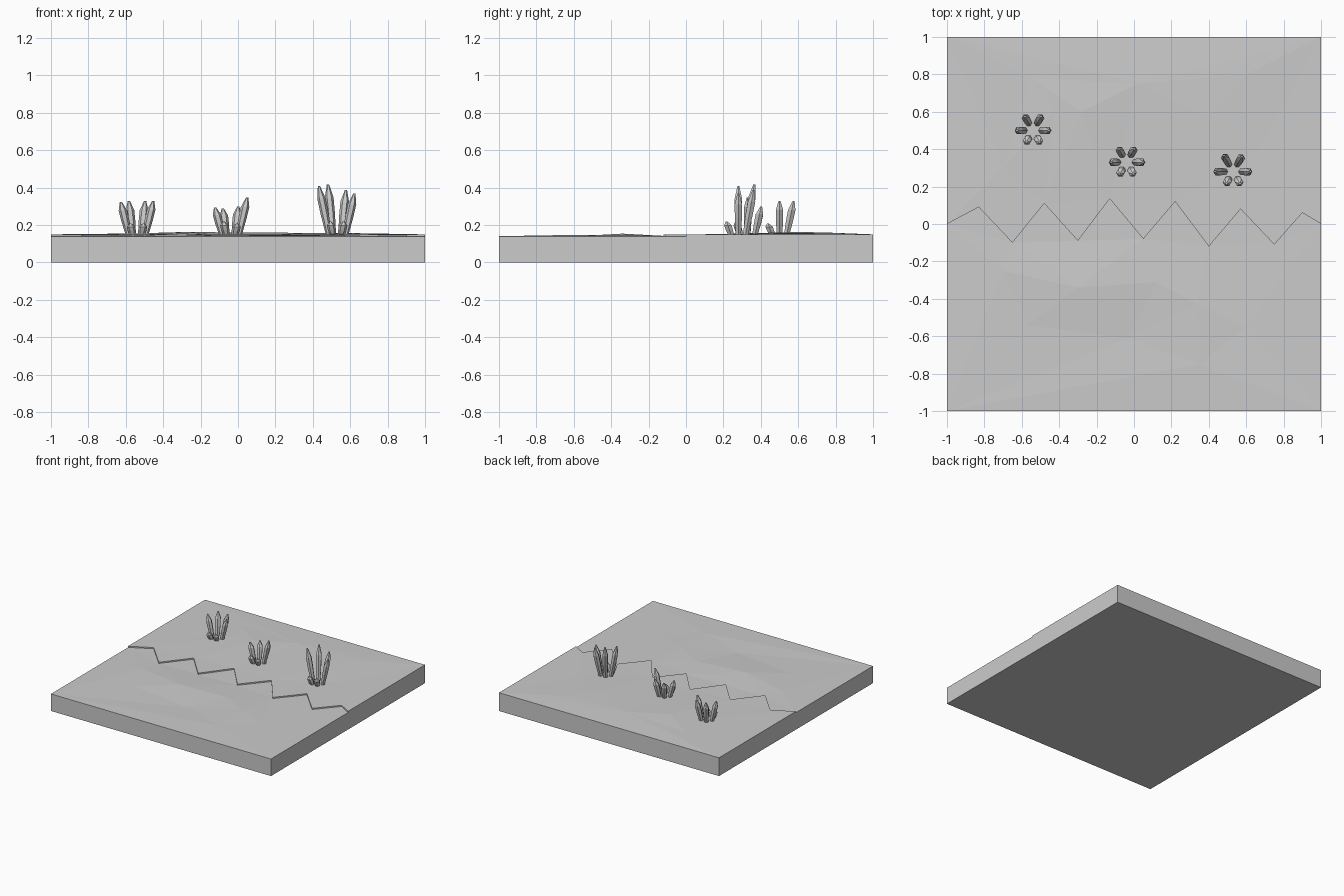
import bpy, bmesh, math
from mathutils import Vector, Matrix
from mathutils.geometry import delaunay_2d_cdt

cube = bpy.data.objects.get("Cube")
if cube:
    bpy.data.objects.remove(cube)

STONE = (0.6, 0.6, 0.6, 1)
stone = bpy.data.materials.new("grey_stone")
stone.use_nodes = True
stone.diffuse_color = STONE
stone.node_tree.nodes["Principled BSDF"].inputs["Base Color"].default_value = STONE


def make_object(name, bm):
    bmesh.ops.recalc_face_normals(bm, faces=bm.faces)
    mesh = bpy.data.meshes.new(name)
    bm.to_mesh(mesh)
    bm.free()
    mesh.materials.append(stone)
    obj = bpy.data.objects.new(name, mesh)
    bpy.context.collection.objects.link(obj)
    return obj


# Jagged crack that separates the low front ground from the high back ground
crack = [(-1, 0), (-.83, .09), (-.65, -.1), (-.48, .11), (-.3, -.09), (-.13, .135), (.05, -.08),
         (.22, .12), (.4, -.12), (.57, .08), (.75, -.11), (.9, .06), (1, 0)]
front_bumps = [(-.57, -.54, .142), (-.3, -.34, .154), (.12, -.31, .147), (-.03, -.61, .139),
               (.34, -.43, .148), (.35, -.75, .145), (.6, -.55, .141), (-.7, -.25, .145)]
back_bumps = [(-.42, .62, .158), (-.28, .6, .163), (.02, .75, .16), (.4, .58, .158),
              (.67, .4, .152), (-.7, .3, .152), (-.55, .78, .155), (.6, .8, .157)]


def ground_top(bm, side, level, bumps):
    """Triangulated uneven sheet; returns its vertices along the crack."""
    outline = crack + [(1, side), (-1, side)]
    points = [Vector(p) for p in outline] + [Vector(b[:2]) for b in bumps]
    ring = list(range(len(outline)))
    if side < 0:
        ring.reverse()
    coords, _, faces, origin, _, _ = delaunay_2d_cdt(points, [], [ring], 1, 1e-5)
    heights = [level] * len(outline) + [b[2] for b in bumps]
    verts = [bm.verts.new((c.x, c.y, heights[o[0]])) for c, o in zip(coords, origin)]
    for f in faces:
        bm.faces.new([verts[i] for i in f])
    lookup = {o[0]: v for o, v in zip(origin, verts)}
    return [lookup[i] for i in range(len(crack))]


# Ground: two sheets, the step between them, outer walls and a flat underside
bm = bmesh.new()
low = ground_top(bm, -1, .14, front_bumps)
high = ground_top(bm, 1, .15, back_bumps)
for i in range(len(crack) - 1):
    bm.faces.new((low[i], low[i + 1], high[i + 1], high[i]))
rim = [e for e in bm.edges if e.is_boundary]
walls = bmesh.ops.extrude_edge_only(bm, edges=rim)["geom"]
foot = [v for v in walls if isinstance(v, bmesh.types.BMVert)]
for v in foot:
    v.co.z = 0
bmesh.ops.remove_doubles(bm, verts=foot, dist=1e-4)
bmesh.ops.holes_fill(bm, edges=[e for e in bm.edges if e.is_boundary], sides=0)
make_object("ground", bm)


# Crystals: six-sided shafts that widen upward and end in a blunt tip
PROFILE = [(0, .016), (.45, .022), (.75, .023), (1, .006)]


def add_crystal(bm, angle, height, reach):
    rings = []
    for t, radius in PROFILE:
        lean = .042 + (reach - .042) * t
        rings.append([bm.verts.new((lean + radius * math.cos(k * math.pi / 3),
                                    radius * math.sin(k * math.pi / 3), height * t))
                      for k in range(6)])
    for a, b in zip(rings, rings[1:]):
        for k in range(6):
            n = (k + 1) % 6
            bm.faces.new((a[k], a[n], b[n], b[k]))
    bm.faces.new(rings[0][::-1])
    bm.faces.new(rings[-1])
    bmesh.ops.rotate(bm, verts=sum(rings, []), cent=(0, 0, 0),
                     matrix=Matrix.Rotation(math.radians(angle), 3, 'Z'))


# Heights run counter-clockwise from +x, one crystal every sixty degrees
clusters = {
    "left": ((.53, .28), (.23, .25, .28, .27, .08, .08)),
    "middle": ((-.04, .33), (.21, .16, .15, .155, .08, .07)),
    "right": ((-.54, .5), (.19, .19, .19, .185, .07, .07)),
}
for side, ((x, y), heights) in clusters.items():
    bm = bmesh.new()
    for i, h in enumerate(heights):
        add_crystal(bm, i * 60, h, .062 + h * .13)
    obj = make_object(side + "_crystal_cluster", bm)
    obj.location = (x, y, .138)
